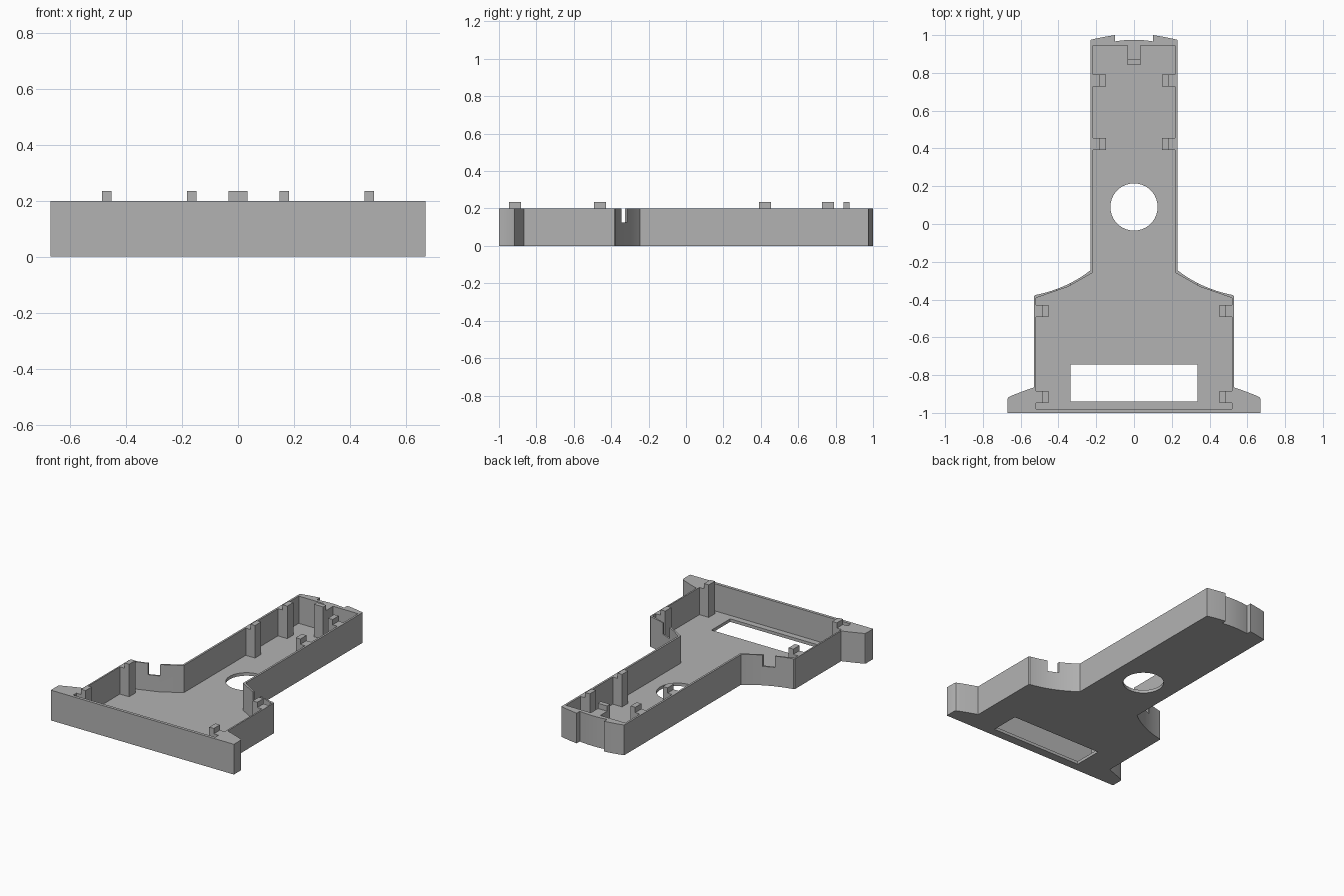
import bpy, bmesh
from mathutils import Vector

if "Cube" in bpy.data.objects:
    bpy.data.objects.remove(bpy.data.objects["Cube"])

WALL_TOP, FLOOR, TAB_TOP = 0.2, 0.02, 0.235

grey = bpy.data.materials.new("plain grey")
grey.use_nodes = True
colour = (0.45, 0.45, 0.45, 1)
grey.diffuse_color = colour
grey.node_tree.nodes["Principled BSDF"].inputs["Base Color"].default_value = colour


def bezier(a, b, c, steps=10):
    """Points along a quadratic curve from a to c, pulled towards b."""
    a, b, c = Vector(a), Vector(b), Vector(c)
    ts = [i / steps for i in range(steps + 1)]
    return [tuple(a * (1 - t) ** 2 + b * 2 * t * (1 - t) + c * t * t) for t in ts]


def mirrored(half):
    """Close a right-hand outline with its reflection in x."""
    return half + [(-x, y) for x, y in reversed(half) if x > 1e-6]


def prism(name, outline, z0, z1):
    bm = bmesh.new()
    base = bm.faces.new([bm.verts.new((x, y, z0)) for x, y in outline])
    top = bmesh.ops.extrude_face_region(bm, geom=[base])["geom"]
    moved = [v for v in top if isinstance(v, bmesh.types.BMVert)]
    bmesh.ops.translate(bm, verts=moved, vec=(0, 0, z1 - z0))
    bmesh.ops.recalc_face_normals(bm, faces=bm.faces)
    mesh = bpy.data.meshes.new(name)
    bm.to_mesh(mesh)
    bm.free()
    mesh.materials.append(grey)
    obj = bpy.data.objects.new(name, mesh)
    bpy.context.collection.objects.link(obj)
    return obj


def rect(x0, x1, y0, y1):
    return [(x0, y0), (x1, y0), (x1, y1), (x0, y1)]


def activate(obj):
    bpy.ops.object.select_all(action="DESELECT")
    obj.select_set(True)
    bpy.context.view_layer.objects.active = obj


def cut(target, cutter):
    cutter.hide_render = True
    mod = target.modifiers.new("cut", "BOOLEAN")
    mod.operation, mod.solver, mod.object = "DIFFERENCE", "EXACT", cutter
    activate(target)
    bpy.ops.object.modifier_apply(modifier=mod.name)
    bpy.data.objects.remove(cutter)


# Tray body: flared foot, curved shoulders, long neck, stepped arc at the end
outline = [(0.67, -1), (0.67, -0.926), (0.666, -0.918)]
outline += bezier((0.655, -0.912), (0.59, -0.885), (0.53, -0.865))
outline += [(0.53, -0.383)]
outline += bezier((0.524, -0.376), (0.36, -0.345), (0.23, -0.245), 14)
outline += bezier((0.23, 0.975), (0.17, 0.99), (0.1, 1.0), 4)
outline += bezier((0.1, 0.967), (0.05, 0.975), (0, 0.975), 4)
tray = prism("tray", mirrored(outline), 0, WALL_TOP)

# Hollow interior
inner = [(0.52, -0.98), (0.52, -0.392), (0.35, -0.333), (0.217, -0.257), (0.217, 0.945)]
cut(tray, prism("cavity_cutter", mirrored(inner), FLOOR, 0.4))

# Floor openings
cut(tray, prism("window_cutter", rect(-0.335, 0.335, -0.94, -0.745), -0.1, 0.1))
bpy.ops.mesh.primitive_cylinder_add(vertices=64, radius=0.125, depth=0.2, location=(0, 0.09, 0))
cut(tray, bpy.context.object)

# Shoulder notches
for s in (-1, 1):
    x0, x1 = sorted((s * 0.34, s * 0.41))
    cut(tray, prism("notch_cutter", rect(x0, x1, -0.42, -0.25), 0.125, 0.4))

activate(tray)
bpy.ops.object.shade_smooth_by_angle(angle=0.5)
tray.data.materials.clear()
tray.data.materials.append(grey)
for face in tray.data.polygons:
    face.material_index = 0

# Side posts, each with a raised locating tab on its inner half
for row, (wall, y) in enumerate([(0.52, -0.915), (0.52, -0.46), (0.217, 0.423), (0.217, 0.76)], 1):
    for side, s in (("left", 1), ("right", -1)):
        tip, mid = wall - 0.068, wall - 0.034
        for part, far, z0, z1 in (("post", wall, FLOOR, WALL_TOP), ("tab", mid, WALL_TOP, TAB_TOP)):
            x0, x1 = sorted((s * tip, s * far))
            prism(f"{side}_{part}_{row}", rect(x0, x1, y - 0.032, y + 0.032), z0, z1)

# End post and tab
prism("end_post", rect(-0.034, 0.034, 0.842, 0.945), FLOOR, WALL_TOP)
prism("end_tab", rect(-0.034, 0.034, 0.842, 0.873), WALL_TOP, TAB_TOP)
